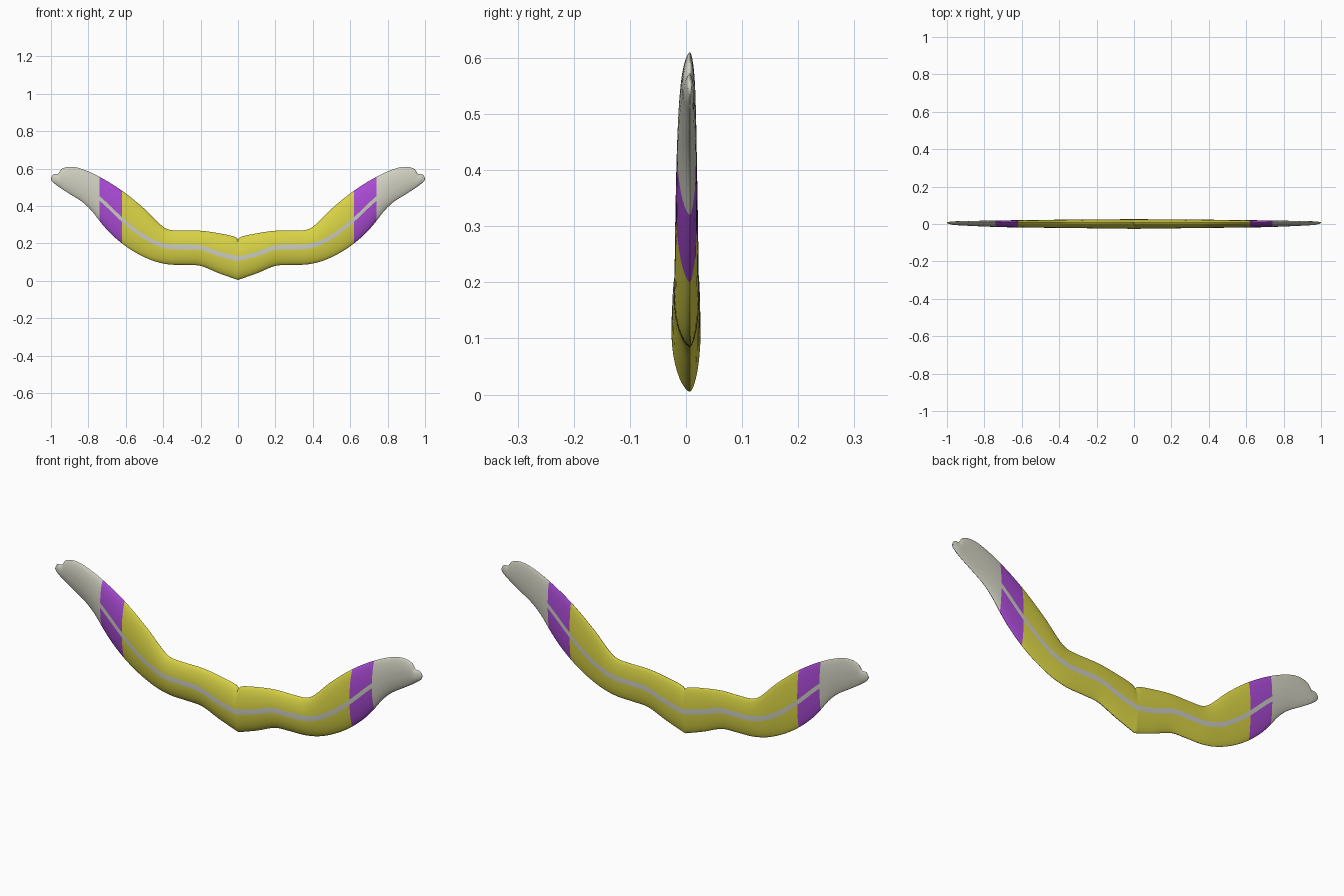
import bpy, bmesh, math

if "Cube" in bpy.data.objects:
    bpy.data.objects.remove(bpy.data.objects["Cube"])

# Outline curves for the right half: (x, value)
TOP = [(0, .222), (.015, .235), (.1, .254), (.2, .268), (.3, .269), (.37, .274), (.41, .297),
       (.5, .385), (.62, .482), (.74, .556), (.84, .6), (.9, .61), (.945, .597),
       (.962, .573), (.985, .57), (.995, .56), (1, .545)]
BOTTOM = [(0, .005), (.1, .04), (.2, .08), (.28, .085), (.37, .088), (.45, .106), (.54, .147),
          (.62, .2), (.69, .262), (.74, .32), (.78, .372), (.83, .42), (.9, .465),
          (.95, .497), (.985, .523), (.995, .533), (1, .545)]
STRIPE = [(0, .118), (.1, .143), (.2, .177), (.3, .181), (.38, .185), (.46, .212), (.54, .262),
          (.62, .328), (.74, .44), (.84, .51), (.95, .545), (1, .545)]
FRONT = [(0, .033), (.4, .028), (.7, .024), (.9, .016), (.97, .011), (1, .003)]
BACK = [(0, .019), (.4, .016), (.7, .0125), (.9, .009), (.97, .007), (1, .003)]
Y0 = .007          # plane of the rim
BAND = (.62, .74)  # purple band


def curve(pts, x):
    """Smooth Hermite curve through points."""
    n = len(pts)

    def slope(i):
        a, b = pts[max(i - 1, 0)], pts[min(i + 1, n - 1)]
        return (b[1] - a[1]) / (b[0] - a[0])
    i = 0
    while i < n - 2 and x > pts[i + 1][0]:
        i += 1
    (xa, a), (xb, b) = pts[i], pts[i + 1]
    h = xb - xa
    t = (x - xa) / h
    return ((2*t**3 - 3*t*t + 1) * a + (t**3 - 2*t*t + t) * h * slope(i)
            + (3*t*t - 2*t**3) * b + (t**3 - t*t) * h * slope(i + 1))


def material(name, rgb):
    m = bpy.data.materials.new(name)
    m.diffuse_color = (*rgb, 1)
    m.use_nodes = True
    m.node_tree.nodes["Principled BSDF"].inputs["Base Color"].default_value = m.diffuse_color
    return m


mats = [material("yellow", (.69, .65, .06)), material("purple", (.40, .07, .66)),
        material("pale_grey", (.63, .63, .53)), material("stripe_grey", (.60, .60, .55))]

# Stations along the length, denser at the tip, exact at band edges
xs = [0, .007] + [.62 * i / 44 for i in range(1, 45)]
xs += [.62 + .12 * i / 8 for i in range(1, 9)]
xs += [.74 + .2 * i / 14 for i in range(1, 15)]
xs += [.94 + .055 * i / 11 for i in range(1, 12)] + [.998]
N = 9  # rows on each side of the stripe


def rows(x):
    """Heights from bottom rim to top rim, with exact stripe edges."""
    lo, hi, s = curve(BOTTOM, x), curve(TOP, x), curve(STRIPE, x)
    w = min(.0125, (hi - lo) * .1)
    s = min(max(s, lo + .3 * (hi - lo)), hi - .3 * (hi - lo))
    low = [lo + (s - w - lo) * (1 - math.cos(math.pi / 2 * i / N)) for i in range(N + 1)]
    high = [s + w + (hi - s - w) * math.sin(math.pi / 2 * i / N) for i in range(N + 1)]
    return lo, hi, low + high


bm = bmesh.new()
loops = []
for x in xs:
    lo, hi, zs = rows(x)

    def y(z, depth):
        t = (2 * z - lo - hi) / (hi - lo)
        return depth * max(0, 1 - t * t) ** .62
    ring = [bm.verts.new((x, Y0 - y(z, curve(FRONT, x)), z)) for z in zs]
    ring += [bm.verts.new((x, Y0 + y(z, curve(BACK, x)), z)) for z in zs[-2:0:-1]]
    loops.append(ring)

# Skin, coloured by position along the length and by stripe row
R = len(loops[0])
stripe_rows = (N, R - N - 1)
for i in range(len(xs) - 1):
    mid = (xs[i] + xs[i + 1]) / 2
    for j in range(R):
        k = (j + 1) % R
        f = bm.faces.new((loops[i][j], loops[i + 1][j], loops[i + 1][k], loops[i][k]))
        if mid > BAND[1]:
            f.material_index = 2
        elif j in stripe_rows:
            f.material_index = 3
        else:
            f.material_index = 1 if mid > BAND[0] else 0
tip = bm.verts.new((1, Y0, .545))
for j in range(R):
    f = bm.faces.new((loops[-1][j], tip, loops[-1][(j + 1) % R]))
    f.material_index = 2
bmesh.ops.recalc_face_normals(bm, faces=bm.faces)

me = bpy.data.meshes.new("curved_body")
bm.to_mesh(me)
bm.free()
for m in mats:
    me.materials.append(m)
body = bpy.data.objects.new("curved_body", me)
bpy.context.collection.objects.link(body)

# Left half by mirroring
mirror = body.modifiers.new("mirror", "MIRROR")
mirror.use_axis[0] = True
bpy.context.view_layer.objects.active = body
body.select_set(True)
bpy.ops.object.modifier_apply(modifier="mirror")
bpy.ops.object.shade_smooth_by_angle(angle=math.radians(40))
